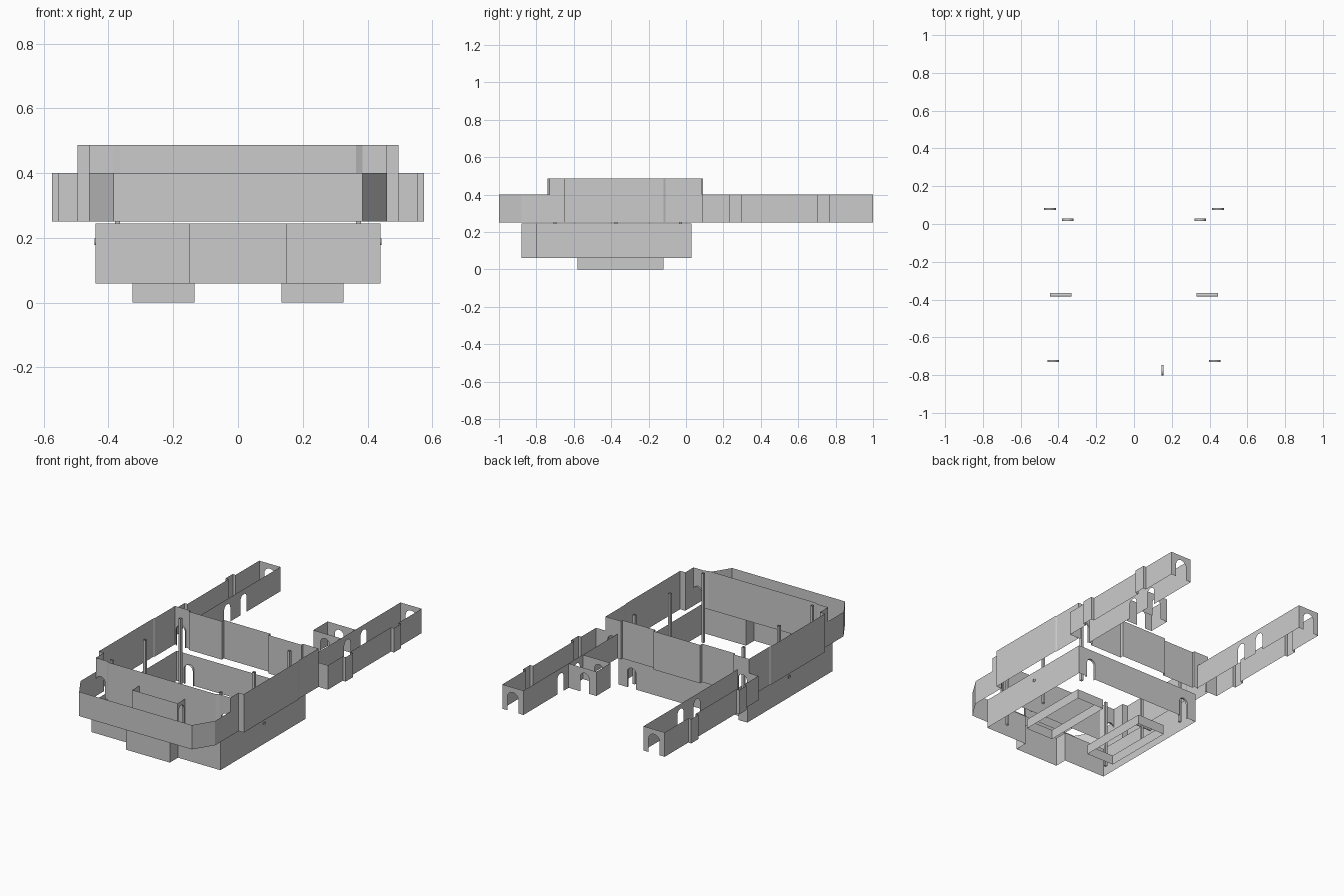
import bpy, bmesh, math
from mathutils import Vector

if "Cube" in bpy.data.objects:
    bpy.data.objects.remove(bpy.data.objects["Cube"])


def arch(t, w, h, steps=8):
    """Doorway profile (distance along wall, height), left to right."""
    r = w / 2
    pts = [(t - r, 0)]
    for i in range(steps + 1):
        a = math.pi * (1 - i / steps)
        pts.append((t + r * math.cos(a), h - r + r * math.sin(a)))
    return pts + [(t + r, 0)]


def walls(name, pts, z0, z1, closed=False, mirror=False, doors=()):
    """Thin upright walls along a plan path.
    doors: (segment, distance along it, width, height, reveal depth)"""
    bm = bmesh.new()
    n = len(pts)
    for i in range(n if closed else n - 1):
        a = Vector((*pts[i], z0))
        b = Vector((*pts[(i + 1) % n], z0))
        length = (b - a).length
        d = (b - a) / length
        side = Vector((d.y, -d.x, 0))

        def place(p, off=0.0):
            return bm.verts.new(a + d * p[0] + Vector((0, 0, p[1])) + side * off)

        outline = [(0, 0)]
        for seg, t, w, h, depth in sorted(doors):
            if seg != i:
                continue
            prof = arch(t, w, h)
            outline += prof
            if depth:
                front = [place(p) for p in prof]
                back = [place(p, depth) for p in prof]
                for k in range(len(prof) - 1):
                    bm.faces.new((front[k], front[k + 1], back[k + 1], back[k]))
        outline += [(length, 0), (length, z1 - z0), (0, z1 - z0)]
        bm.faces.new([place(p) for p in outline])
    bmesh.ops.remove_doubles(bm, verts=bm.verts, dist=0.0005)
    me = bpy.data.meshes.new(name)
    bm.to_mesh(me)
    bm.free()
    ob = bpy.data.objects.new(name, me)
    bpy.context.collection.objects.link(ob)
    if mirror:
        ob.modifiers.new("Mirror", 'MIRROR').use_clip = True
    return ob


def rect(x0, x1, y0, y1):
    return [(x0, y0), (x1, y0), (x1, y1), (x0, y1)]


# Bottom feet
walls("foot", rect(.135, .325, -.58, -.12), 0, .06, closed=True, mirror=True)

# Lower storey with stepped front and rear doorways
walls("lower_storey",
      [(0, -.88), (.15, -.88), (.15, -.80), (.44, -.80), (.44, .03), (0, .03)],
      .06, .245, mirror=True, doors=[(4, .09, .06, .125, -.014)])

# Main hull: front half-outline, sides and stepped back wall
walls("main_hull",
      [(0, -.74), (.365, -.74), (.385, -.73), (.46, -.73), (.46, -.65),
       (.495, -.65), (.495, -.12), (.49, -.11), (.49, .085), (.385, .085),
       (.385, .07), (.16, .07), (.16, .09), (0, .09)],
      .25, .487, mirror=True,
      doors=[(2, .043, .062, .13, -.01), (8, .045, .062, .13, -.01)])

# Bow gallery with chamfered corners
walls("bow_gallery", [(0, -1), (.385, -1), (.46, -.88), (.46, -.73)],
      .25, .4, mirror=True)

# Small room in the bow, door on one side only
walls("bow_room", [(-.155, -.74), (-.155, -.81), (.155, -.81), (.155, -.74)],
      .25, .4, doors=[(2, .035, .055, .125, -.01)])

# Rear arms: ribbed outer wall, end doorway, inner wall with two arches
walls("arm",
      [(.49, .085), (.555, .085), (.555, .23), (.575, .23), (.575, .30),
       (.555, .30), (.555, .70), (.575, .70), (.575, .77), (.555, .77),
       (.555, 1), (.41, 1), (.41, .085)],
      .25, .4, mirror=True,
      doors=[(10, .0725, .075, .12, 0),
             (11, .36, .06, .12, 0), (11, .52, .06, .12, 0)])

# Side room on the right arm
walls("arm_side_room", [(.41, .42), (.22, .42), (.22, .56), (.41, .56)],
      .25, .4, doors=[(0, .11, .06, .12, 0), (2, .08, .06, .12, 0)])

# Hollow posts inside the hull
for y in (-.70, -.375, -.03):
    walls("post", rect(.365, .38, y - .008, y + .008), .06, .487,
          closed=True, mirror=True)

# Round side pipes through the lower walls
for s in (-1, 1):
    bpy.ops.mesh.primitive_cylinder_add(
        vertices=12, radius=.01, depth=.113, end_fill_type='NOTHING',
        location=(s * .387, -.375, .188), rotation=(0, math.pi / 2, 0))
    bpy.context.object.name = "side_pipe"
